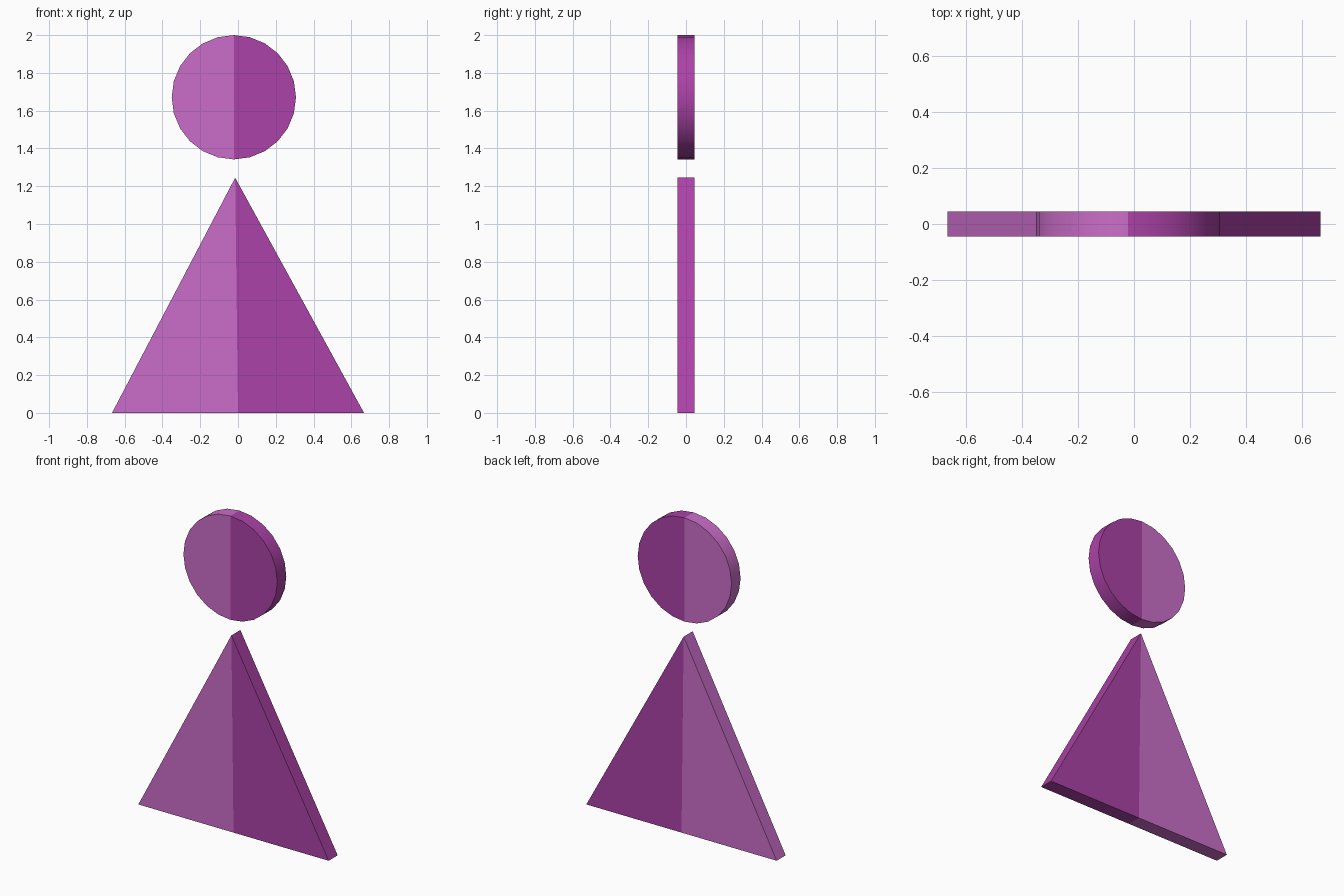
import bpy, bmesh, math

if "Cube" in bpy.data.objects:
    bpy.data.objects.remove(bpy.data.objects["Cube"])

HALF = 0.045  # half thickness of both plates


def material(name, color):
    m = bpy.data.materials.new(name)
    m.diffuse_color = (*color, 1)
    m.use_nodes = True
    m.node_tree.nodes["Principled BSDF"].inputs["Base Color"].default_value = m.diffuse_color
    return m


LIGHT = material("light_purple", (0.60, 0.155, 0.585))
DARK = material("dark_purple", (0.41, 0.055, 0.385))


def two_tone_plate(name, left, right, smooth=False):
    """Closed plate from two counter-clockwise XZ profiles.
    Each profile starts and ends on the shared centre line."""
    bm = bmesh.new()
    for index, profile in enumerate((left, right)):
        front = [bm.verts.new((x, -HALF, z)) for x, z in profile]
        back = [bm.verts.new((x, HALF, z)) for x, z in profile]
        faces = [bm.faces.new(front), bm.faces.new(back[::-1])]
        for i in range(len(profile) - 1):
            faces.append(bm.faces.new((front[i + 1], front[i], back[i], back[i + 1])))
        for f in faces:
            f.material_index = index
    bmesh.ops.remove_doubles(bm, verts=bm.verts, dist=1e-4)
    bmesh.ops.recalc_face_normals(bm, faces=bm.faces)
    mesh = bpy.data.meshes.new(name)
    bm.to_mesh(mesh)
    bm.free()
    mesh.materials.append(LIGHT)
    mesh.materials.append(DARK)
    ob = bpy.data.objects.new(name, mesh)
    bpy.context.collection.objects.link(ob)
    if smooth:
        bpy.ops.object.select_all(action='DESELECT')
        ob.select_set(True)
        bpy.context.view_layer.objects.active = ob
        bpy.ops.object.shade_smooth_by_angle(angle=math.radians(30))


# triangular body, split from apex to base
apex, foot = (-0.015, 1.245), (0.0, 0.0)
two_tone_plate("triangle_body",
               [apex, (-0.667, 0), foot],
               [foot, (0.667, 0), apex])


# round head, 24 sides, split down its middle
def arc(start):
    return [(-0.022 + 0.329 * math.cos(math.radians(start + 15 * i)),
             1.671 + 0.329 * math.sin(math.radians(start + 15 * i)))
            for i in range(13)]


two_tone_plate("disc_head", arc(90), arc(-90), smooth=True)
